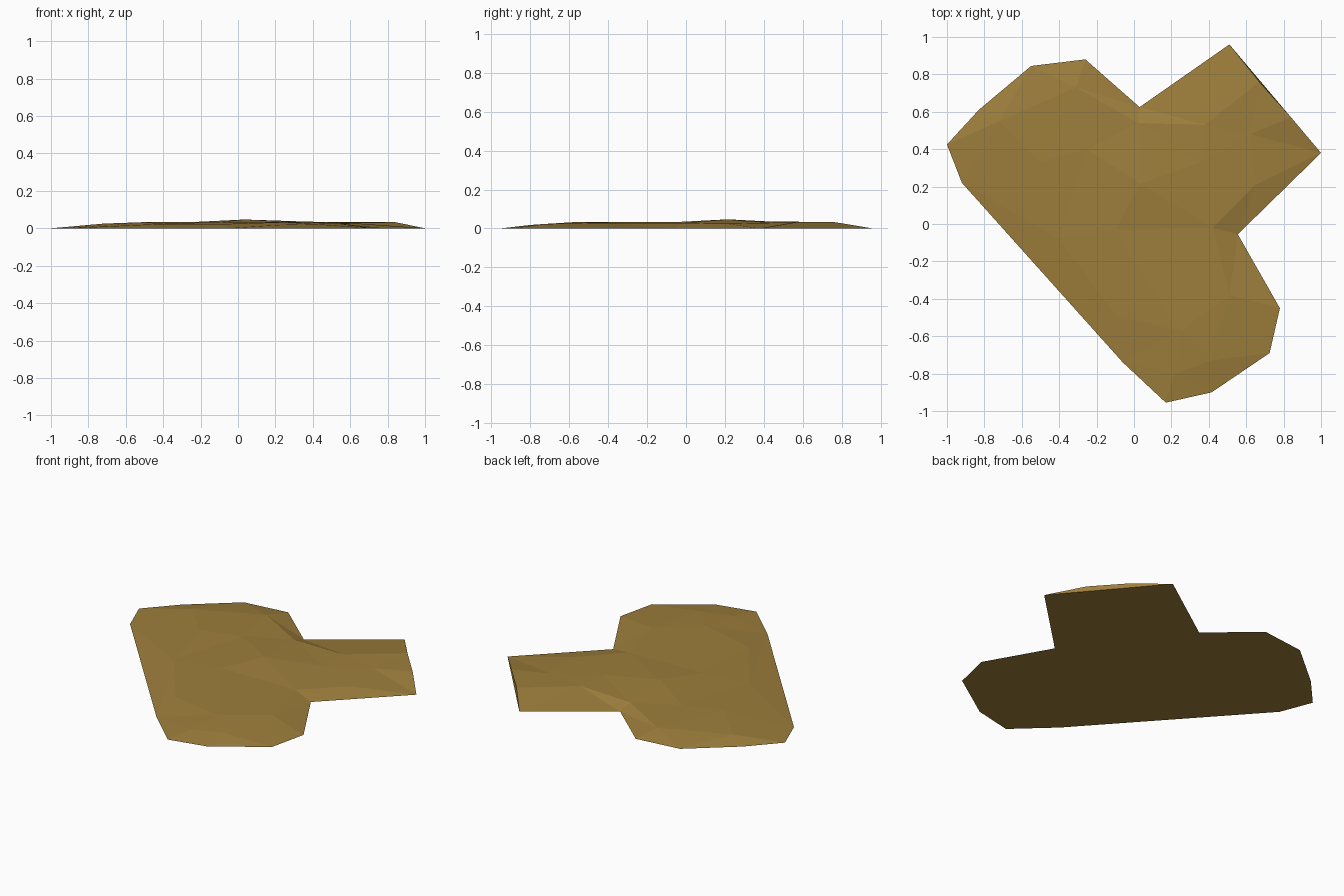
import bpy
import bmesh
from mathutils import Vector
from mathutils.geometry import delaunay_2d_cdt

if "Cube" in bpy.data.objects:
    bpy.data.objects.remove(bpy.data.objects["Cube"], do_unlink=True)

# Ground-level outline, starting at the cut end of the branch
end_right, end_left = (1.0, .38, 0), (.51, .96, 0)
end_arch = [(.84, .57, .033), (.67, .76, .033)]
rim = [(.03, .625, 0), (-.26, .88, 0), (-.55, .845, 0), (-.83, .61, 0),
       (-1, .425, 0), (-.92, .22, 0), (-.06, -.74, 0), (.17, -.955, 0),
       (.415, -.9, 0), (.725, -.69, 0), (.78, -.45, 0), (.555, -.055, 0)]
outline = [end_right] + end_arch + [end_left] + rim

# Low bumps on the upper surface
bumps = [(.035, .215, .047), (-.1, -.03, .034), (-.25, .4, .033),
         (-.5, .33, .033), (-.72, .55, .025), (-.31, .73, .028),
         (.02, .54, .03), (.36, .33, .036), (.38, .53, .035),
         (.62, .48, .03), (.65, .21, .025), (-.4, -.08, .024),
         (-.1, -.49, .022), (.25, -.57, .033), (.51, -.38, .029),
         (.41, -.73, .023), (.22, -.8, .018), (.42, -.02, .028)]

# One flat earth colour
earth = bpy.data.materials.new("earth_brown")
earth.use_nodes = True
colour = (.34, .21, .045, 1)
earth.diffuse_color = colour
shader = earth.node_tree.nodes["Principled BSDF"]
shader.inputs["Base Color"].default_value = colour
shader.inputs["Roughness"].default_value = .9

# Triangulated top inside the outline
points = outline + bumps
count = len(outline)
border = [(i, (i + 1) % count) for i in range(count)]
flat, _, triangles, sources, _, _ = delaunay_2d_cdt(
    [Vector(p[:2]) for p in points], border, [], 1, 1e-5)
bm = bmesh.new()
verts = [bm.verts.new((p.x, p.y, points[src[0]][2] if src else 0))
         for p, src in zip(flat, sources)]
for tri in triangles:
    bm.faces.new([verts[i] for i in tri])

# Upright end wall and flat underside
by_source = {s: verts[i] for i, src in enumerate(sources) for s in src}
ring = [by_source[i] for i in range(count)]
wall_size = len(end_arch) + 2
bm.faces.new(ring[:wall_size])
bm.faces.new([ring[0]] + ring[wall_size - 1:])
bmesh.ops.recalc_face_normals(bm, faces=bm.faces)

mesh = bpy.data.meshes.new("dirt_patch")
bm.to_mesh(mesh)
bm.free()
mesh.materials.append(earth)
patch = bpy.data.objects.new("dirt_patch", mesh)
bpy.context.collection.objects.link(patch)
